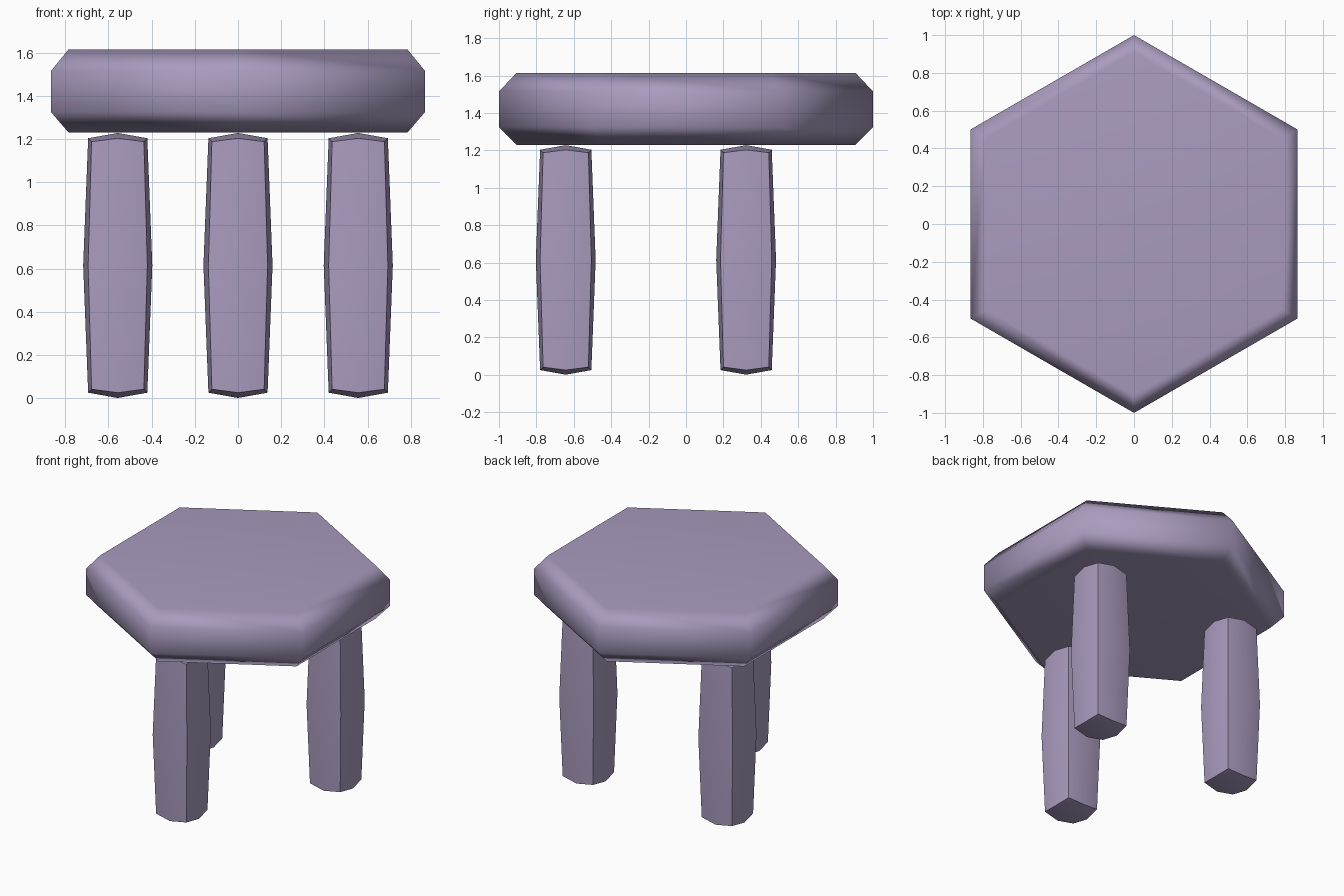
import bpy, bmesh, math

if "Cube" in bpy.data.objects:
    bpy.data.objects.remove(bpy.data.objects["Cube"])

lilac = bpy.data.materials.new("lilac")
lilac.diffuse_color = (0.40, 0.33, 0.52, 1)
lilac.use_nodes = True
lilac.node_tree.nodes["Principled BSDF"].inputs["Base Color"].default_value = lilac.diffuse_color


def finish(bm, name, location, angle):
    bmesh.ops.recalc_face_normals(bm, faces=bm.faces)
    mesh = bpy.data.meshes.new(name)
    bm.to_mesh(mesh)
    bm.free()
    mesh.materials.append(lilac)
    obj = bpy.data.objects.new(name, mesh)
    obj.location = location
    bpy.context.collection.objects.link(obj)
    bpy.ops.object.select_all(action='DESELECT')
    obj.select_set(True)
    bpy.context.view_layer.objects.active = obj
    bpy.ops.object.shade_smooth_by_angle(angle=math.radians(angle))
    return obj


# Seat: hexagonal slab with chamfered rims, built from a (radius, height) profile
bm = bmesh.new()
rings = []
for r, z in [(0.906, 1.23), (1, 1.325), (1, 1.515), (0.906, 1.615)]:
    rings.append([bm.verts.new((r * math.sin(a * math.pi / 3),
                                r * math.cos(a * math.pi / 3), z)) for a in range(6)])
for low, high in zip(rings, rings[1:]):
    for i in range(6):
        j = (i + 1) % 6
        bm.faces.new((low[i], low[j], high[j], high[i]))
bm.faces.new(rings[0])
bm.faces.new(rings[-1])
seat = finish(bm, "seat", (0, 0, 0), 75)
weighted = seat.modifiers.new("weighted_normals", 'WEIGHTED_NORMAL')
weighted.keep_sharp = True


# Legs: square posts whose six sides each swell towards the middle
def leg(name, x, y):
    bm = bmesh.new()
    bmesh.ops.create_cube(bm, size=2)
    bmesh.ops.subdivide_edges(bm, edges=bm.edges[:], cuts=1, use_grid_fill=True)
    width = {1: 0.160, 2: 0.137, 3: 0.121}
    height = {1: 0.6135, 2: 0.589, 3: 0.573}
    for v in bm.verts:
        n = sum(abs(c) > 0.5 for c in v.co)  # 1 face centre, 2 edge, 3 corner
        v.co.x *= width[n]
        v.co.y *= width[n]
        v.co.z *= height[n]
    finish(bm, name, (x, y, 0.6145), 30)


for name, degrees in [("front_leg", -90), ("back_right_leg", 30), ("back_left_leg", 150)]:
    a = math.radians(degrees)
    leg(name, 0.643 * math.cos(a), 0.643 * math.sin(a))
